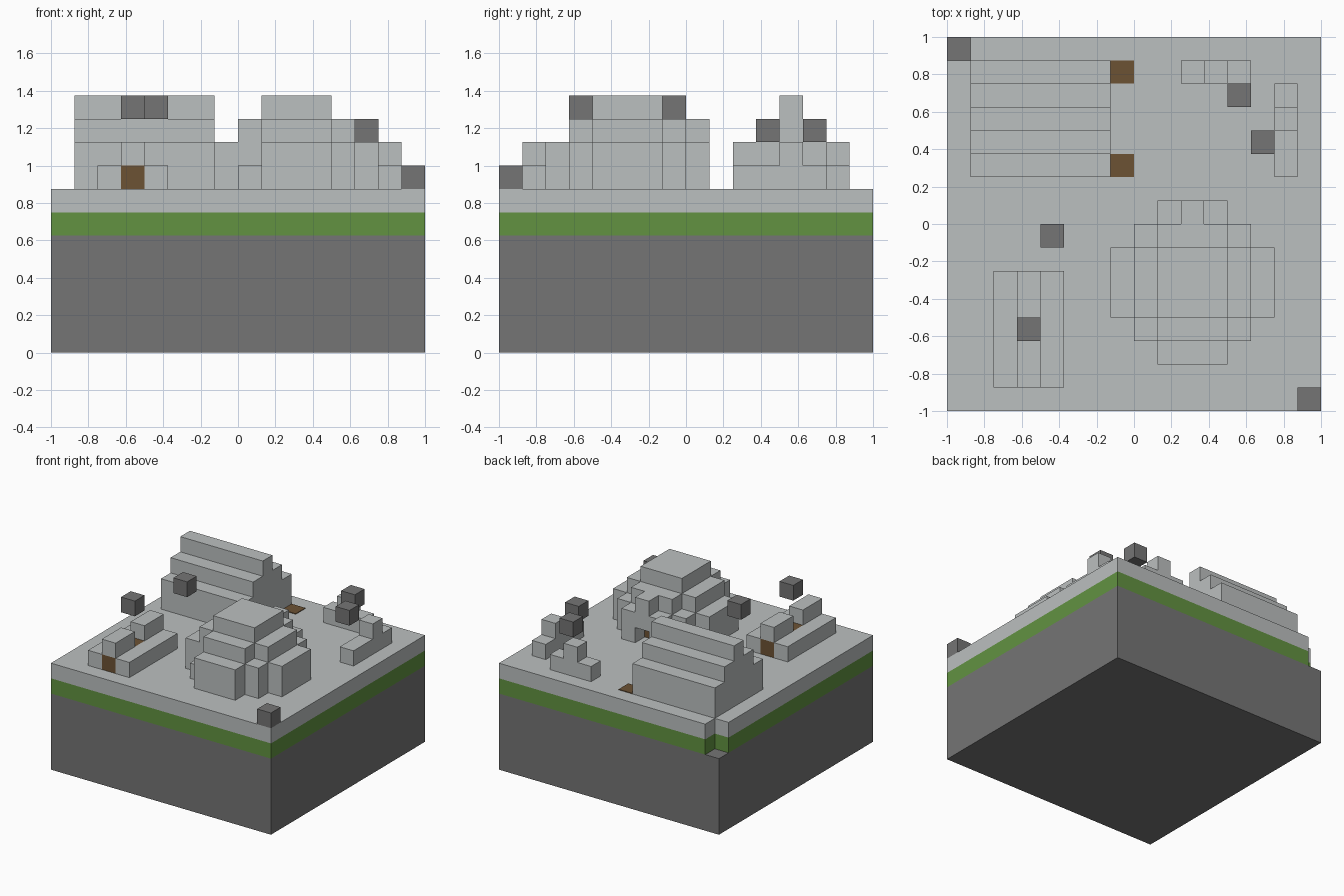
import bpy
import bmesh
from itertools import product
from mathutils import Vector

CELL = 0.125  # the whole scene sits on a 16 x 16 grid of cubes

default = bpy.data.objects.get("Cube")
if default:
    bpy.data.objects.remove(default, do_unlink=True)


def material(name, rgb):
    mat = bpy.data.materials.new(name)
    mat.use_nodes = True
    mat.diffuse_color = (*rgb, 1)
    mat.node_tree.nodes["Principled BSDF"].inputs["Base Color"].default_value = (*rgb, 1)
    return mat


snow = material("pale_snow", (0.50, 0.525, 0.525))
stone = material("grey_stone", (0.178, 0.178, 0.178))
grass = material("green_grass", (0.122, 0.287, 0.053))
wood = material("brown_wood", (0.15, 0.084, 0.034))


def block(x0, x1, y0, y1, z0, z1):
    """Set of grid cells in a box; upper ends are exclusive."""
    return set(product(range(x0, x1), range(y0, y1), range(z0, z1)))


def build(name, cells, mat):
    """Skin a set of cells, keep outer faces only and merge flat areas."""
    bm = bmesh.new()
    for cell in cells:
        centre = Vector(cell) + Vector((0.5, 0.5, 0.5))
        for axis, sign in product(range(3), (-1, 1)):
            step = Vector((0, 0, 0))
            step[axis] = sign
            if tuple(int(a + b) for a, b in zip(cell, step)) in cells:
                continue
            u, v = Vector((0, 0, 0)), Vector((0, 0, 0))
            u[(axis + 1) % 3] = 0.5
            v[(axis + 2) % 3] = 0.5 * sign
            mid = centre + step * 0.5
            corners = [mid - u - v, mid + u - v, mid + u + v, mid - u + v]
            bm.faces.new([bm.verts.new((c - Vector((8, 8, 0))) * CELL) for c in corners])
    bmesh.ops.remove_doubles(bm, verts=bm.verts, dist=0.001)
    bmesh.ops.dissolve_limit(bm, angle_limit=0.01, verts=bm.verts, edges=bm.edges)
    mesh = bpy.data.meshes.new(name)
    bm.to_mesh(mesh)
    bm.free()
    mesh.materials.append(mat)
    obj = bpy.data.objects.new(name, mesh)
    bpy.context.collection.objects.link(obj)
    return obj


# Ground layers, with the back corner cube missing from the upper two
build("stone_base", block(0, 16, 0, 16, 0, 5), stone)
for name, level, mat in (("grass_layer", 5, grass), ("snow_layer", 6, snow)):
    build(name, block(0, 16, 0, 16, level, level + 1) - {(0, 15, level)}, mat)

# Long hall with a stepped gable roof
hall = block(1, 7, 10, 15, 7, 9) | block(1, 7, 11, 14, 9, 10) | block(1, 7, 12, 13, 10, 11)
build("long_hall", hall, snow)

# Domed house with a porch at the back
dome = block(7, 14, 4, 7, 7, 9) | block(8, 13, 3, 8, 7, 9) | block(9, 12, 2, 9, 7, 9)
dome |= block(8, 13, 4, 7, 9, 10) | block(9, 12, 3, 8, 9, 10) | block(9, 12, 4, 7, 10, 11)
dome |= block(10, 11, 8, 9, 9, 10)
dome -= {(10, 8, 7), (10, 7, 7), (8, 3, 8)}
build("dome_house", dome, snow)
build("dome_door", {(10, 7, 7)}, wood)

# Small hut: wooden core between two side walls and a broken ridge
build("hut_core", block(3, 4, 1, 6, 7, 8), wood)
for side, x in (("left", 4), ("right", 2)):
    build("hut_wall_" + side, block(x, x + 1, 1, 6, 7, 8), snow)
build("hut_ridge_front", block(3, 4, 1, 3, 8, 9), snow)
build("hut_ridge_back", block(3, 4, 4, 6, 8, 9), snow)

# Low ruined walls, each with one taller cube
build("ruin_side", block(14, 15, 10, 14, 7, 8) | {(14, 12, 8)}, snow)
build("ruin_back", block(10, 13, 14, 15, 7, 8) | {(11, 14, 8)}, snow)

# Loose stone cubes floating over the ground
floating = ((4, 7, 10), (3, 3, 10), (12, 13, 9), (13, 11, 9), (15, 0, 7))
for number, cell in enumerate(floating, 1):
    build(f"stone_cube_{number}", {cell}, stone)

# Thin wooden floor tiles beside the hall
for name, y in (("front", 10), ("back", 14)):
    tile = build("floor_tile_" + name, {(7, y, 7)}, wood)
    for vert in tile.data.vertices:
        if vert.co.z > 0.9:
            vert.co.z = 0.88
